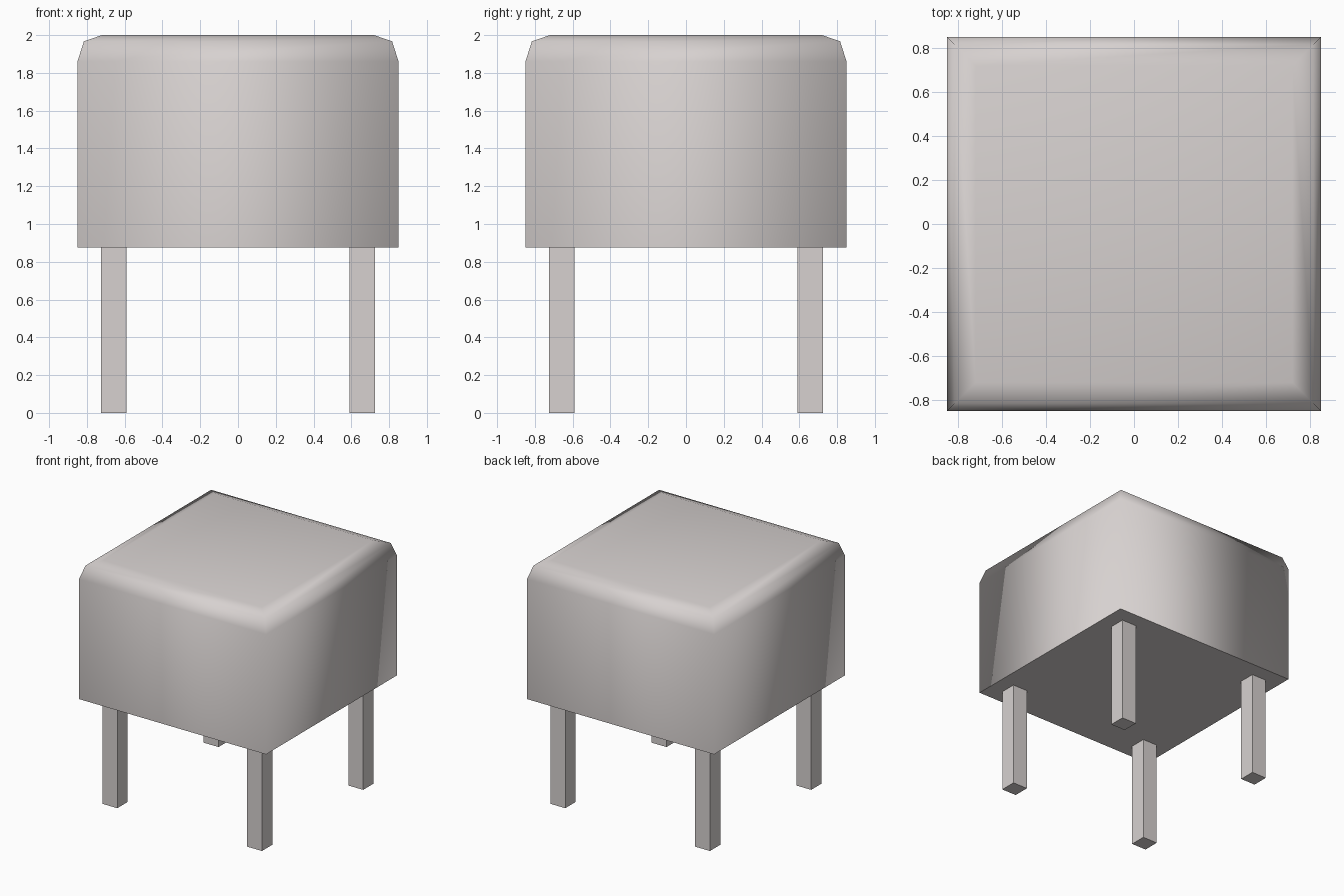
import bpy, bmesh

if "Cube" in bpy.data.objects:
    bpy.data.objects.remove(bpy.data.objects["Cube"])

mat = bpy.data.materials.new("warm light grey")
mat.diffuse_color = (0.68, 0.64, 0.63, 1)
mat.use_nodes = True
mat.node_tree.nodes["Principled BSDF"].inputs["Base Color"].default_value = mat.diffuse_color


def add_object(name, bm):
    bmesh.ops.recalc_face_normals(bm, faces=bm.faces)
    mesh = bpy.data.meshes.new(name)
    bm.to_mesh(mesh)
    bm.free()
    mesh.materials.append(mat)
    obj = bpy.data.objects.new(name, mesh)
    bpy.context.collection.objects.link(obj)
    return obj


# Cushion seat: stacked square rings with a rounded top rim
profile = [(0.85, 0.875), (0.85, 1.86), (0.816, 1.967), (0.72, 2.0)]
bm = bmesh.new()
rings = [[bm.verts.new((sx * h, sy * h, z))
          for sx, sy in ((-1, -1), (1, -1), (1, 1), (-1, 1))]
         for h, z in profile]
for low, high in zip(rings, rings[1:]):
    for i in range(4):
        j = (i + 1) % 4
        bm.faces.new((low[i], low[j], high[j], high[i]))
bottom = bm.faces.new(rings[0][::-1])
bm.faces.new(rings[-1])
# Smooth all over, except for a crisp flat underside
for f in bm.faces:
    f.smooth = True
bottom.smooth = False
for e in bottom.edges:
    e.smooth = False
add_object("cushion_seat", bm)


# Four square legs
def add_leg(name, sx, sy, inner=0.59, outer=0.725, top=0.875):
    bm = bmesh.new()
    bmesh.ops.create_cube(bm, size=1)
    c, w = (inner + outer) / 2, outer - inner
    bmesh.ops.scale(bm, vec=(w, w, top), verts=bm.verts)
    bmesh.ops.translate(bm, vec=(sx * c, sy * c, top / 2), verts=bm.verts)
    add_object(name, bm)


for side, sx in (("left", -1), ("right", 1)):
    for end, sy in (("front", -1), ("back", 1)):
        add_leg(f"{end}_{side}_leg", sx, sy)
